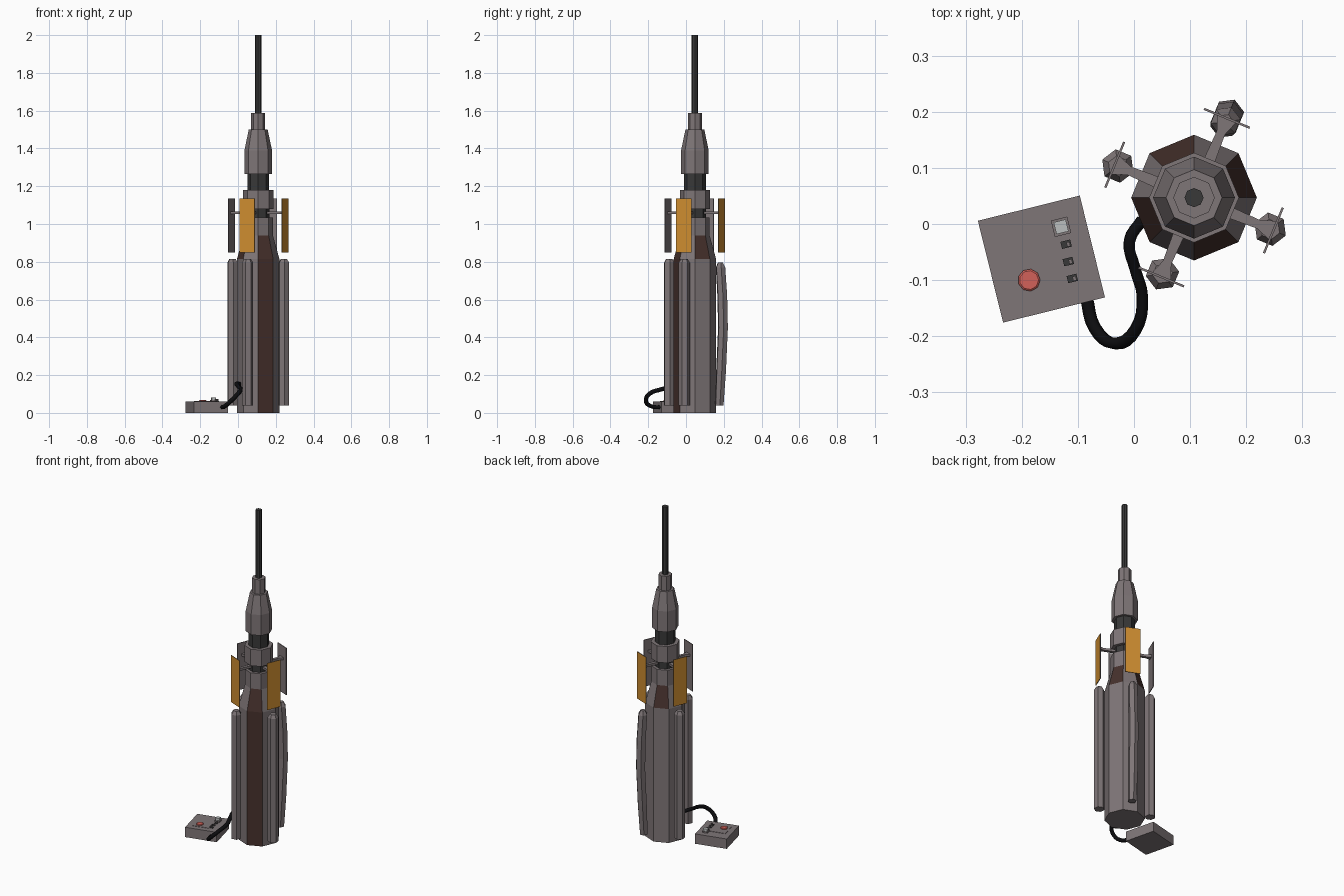
import bpy, bmesh
from math import cos, sin, radians, tau
from mathutils import Matrix, Vector

if "Cube" in bpy.data.objects:
    bpy.data.objects.remove(bpy.data.objects["Cube"])

CX, CY = 0.107, 0.047  # rocket axis


def mat(name, rgb):
    m = bpy.data.materials.new(name)
    m.diffuse_color = (*rgb, 1)
    m.use_nodes = True
    m.node_tree.nodes["Principled BSDF"].inputs["Base Color"].default_value = m.diffuse_color
    return m


GREY = mat("grey_metal", (0.21, 0.18, 0.185))
DARK = mat("dark_metal", (0.04, 0.04, 0.04))
BROWN = mat("brown_panel", (0.06, 0.03, 0.025))
ORANGE = mat("solar_orange", (0.62, 0.27, 0.03))
RED = mat("button_red", (0.65, 0.12, 0.1))
BLACK = mat("cable_black", (0.004, 0.004, 0.005))
PALE = mat("pale_switch", (0.5, 0.52, 0.52))


def finish(name, bm, mats, matrix=Matrix()):
    bmesh.ops.recalc_face_normals(bm, faces=bm.faces)
    me = bpy.data.meshes.new(name)
    bm.to_mesh(me)
    bm.free()
    for m in mats:
        me.materials.append(m)
    ob = bpy.data.objects.new(name, me)
    ob.matrix_world = matrix
    bpy.context.collection.objects.link(ob)
    return ob


def prism(name, rings, sides, mats, matrix, paint=None, phase=0):
    """Stacked rings (z, radius, x offset), capped; paint(band, side) gives the material slot."""
    bm = bmesh.new()
    loops = [[bm.verts.new((o + r * cos(phase + tau * i / sides), r * sin(phase + tau * i / sides), z))
              for i in range(sides)] for z, r, o in rings]
    for k in range(len(loops) - 1):
        for i in range(sides):
            j = (i + 1) % sides
            f = bm.faces.new((loops[k][i], loops[k][j], loops[k + 1][j], loops[k + 1][i]))
            if paint:
                f.material_index = paint(k, i)
    bm.faces.new(loops[0][::-1])
    bm.faces.new(loops[-1])
    return finish(name, bm, mats, matrix)


def box(name, size, loc, mats, matrix=Matrix()):
    bm = bmesh.new()
    bmesh.ops.create_cube(bm, size=1, matrix=Matrix.Translation(loc) @ Matrix.Diagonal((*size, 1)))
    return finish(name, bm, mats, matrix)


AXIS = Matrix.Translation((CX, CY, 0))


def stack(name, rings, m, paint=None):
    mats = m if isinstance(m, list) else [m]
    return prism(name, [(z, r, 0) for z, r in rings], 8, mats, AXIS, paint)


# Octagonal rocket body, brown shoulder faces alternate
stack("main_body", [(0, .112), (.815, .112), (.94, .078), (1.035, .078)], [GREY, BROWN],
      lambda k, i: int((k == 0 and i == 6) or (k == 1 and i % 2 == 0)))
stack("arm_hub", [(1.035, .06), (1.08, .06)], DARK)
stack("upper_collar", [(1.08, .08), (1.18, .08)], GREY)
stack("dark_neck", [(1.18, .058), (1.265, .058)], DARK)
stack("nose_cone", [(1.265, .073), (1.39, .073), (1.5, .05)], GREY)
stack("nose_tube", [(1.5, .037), (1.588, .037)], GREY)
stack("antenna", [(1.588, .017), (2.0, .017)], DARK)

# Boosters, arms and solar panels, one set per quarter
for n, ang in enumerate((67.5, 157.5, 247.5, 337.5)):
    M = AXIS @ Matrix.Rotation(radians(ang), 4, 'Z')
    if n == 0:  # bent, partly detached booster
        rings = [(.04, .024, .14), (.22, .028, .15), (.45, .028, .161), (.62, .028, .157),
                 (.77, .027, .147), (.795, .014, .146)]
    else:
        rings = [(.04, .03, .147), (.795, .03, .147), (.815, .018, .147)]
    prism(f"booster_{n}", rings, 6, [GREY], M)

    # Arm flares towards the panel
    bm = bmesh.new()
    outline = [(.05, .011), (.125, .008), (.152, .018)]
    pts = [(x, -y) for x, y in outline] + [(x, y) for x, y in outline[::-1]]
    base = bm.faces.new([bm.verts.new((x, y, 1.053)) for x, y in pts])
    top = bmesh.ops.extrude_face_region(bm, geom=[base])["geom"]
    bmesh.ops.translate(bm, vec=(0, 0, .014), verts=[v for v in top if isinstance(v, bmesh.types.BMVert)])
    finish(f"panel_arm_{n}", bm, [GREY], M)

    panel = box(f"solar_panel_{n}", (.004, .088, .285), (.153, 0, .9925), [GREY, ORANGE], M)
    for p in panel.data.polygons:
        if p.normal.x > .9:
            p.material_index = 1

# Control box
B = Matrix.Translation((-.165, -.0625, 0)) @ Matrix.Rotation(radians(13.9), 4, 'Z')
inv = B.inverted()


def local(x, y, z):
    return inv @ Vector((x, y, z))


box("control_box", (.187, .187, .06), (0, 0, .03), [GREY], B)
box("button_plate", (.095, .095, .003), local(-.176, -.08, .0605), [GREY], B)
prism("launch_button", [(.058, .02, 0), (.066, .02, 0), (.068, .017, 0)], 9, [RED],
      Matrix.Translation((-.187, -.1, 0)))
box("key_base", (.03, .03, .01), local(-.13, -.005, .063), [GREY], B)
box("key_switch", (.022, .022, .014), local(-.13, -.005, .075), [PALE], B)
for n, (x, y) in enumerate(((-.121, -.036), (-.117, -.067), (-.11, -.097))):
    box(f"switch_base_{n}", (.018, .013, .006), local(x, y, .061), [DARK], B)
    box(f"switch_lever_{n}", (.006, .008, .012), local(x + .004, y, .067), [GREY], B)

# Cable from box to rocket
cu = bpy.data.curves.new("cable", 'CURVE')
cu.dimensions = '3D'
cu.bevel_depth = .0115
cu.bevel_resolution = 1
cu.resolution_u = 4
cu.use_fill_caps = True
path = [(-.085, -.13, .03), (-.07, -.185, .035), (-.035, -.213, .065), (.003, -.188, .105),
        (.015, -.13, .125), (.002, -.08, .14), (-.008, -.03, .155), (.015, .008, .15)]
sp = cu.splines.new('BEZIER')
sp.bezier_points.add(len(path) - 1)
for bp, co in zip(sp.bezier_points, path):
    bp.co = co
    bp.handle_left_type = bp.handle_right_type = 'AUTO'
cu.materials.append(BLACK)
bpy.context.collection.objects.link(bpy.data.objects.new("control_cable", cu))
